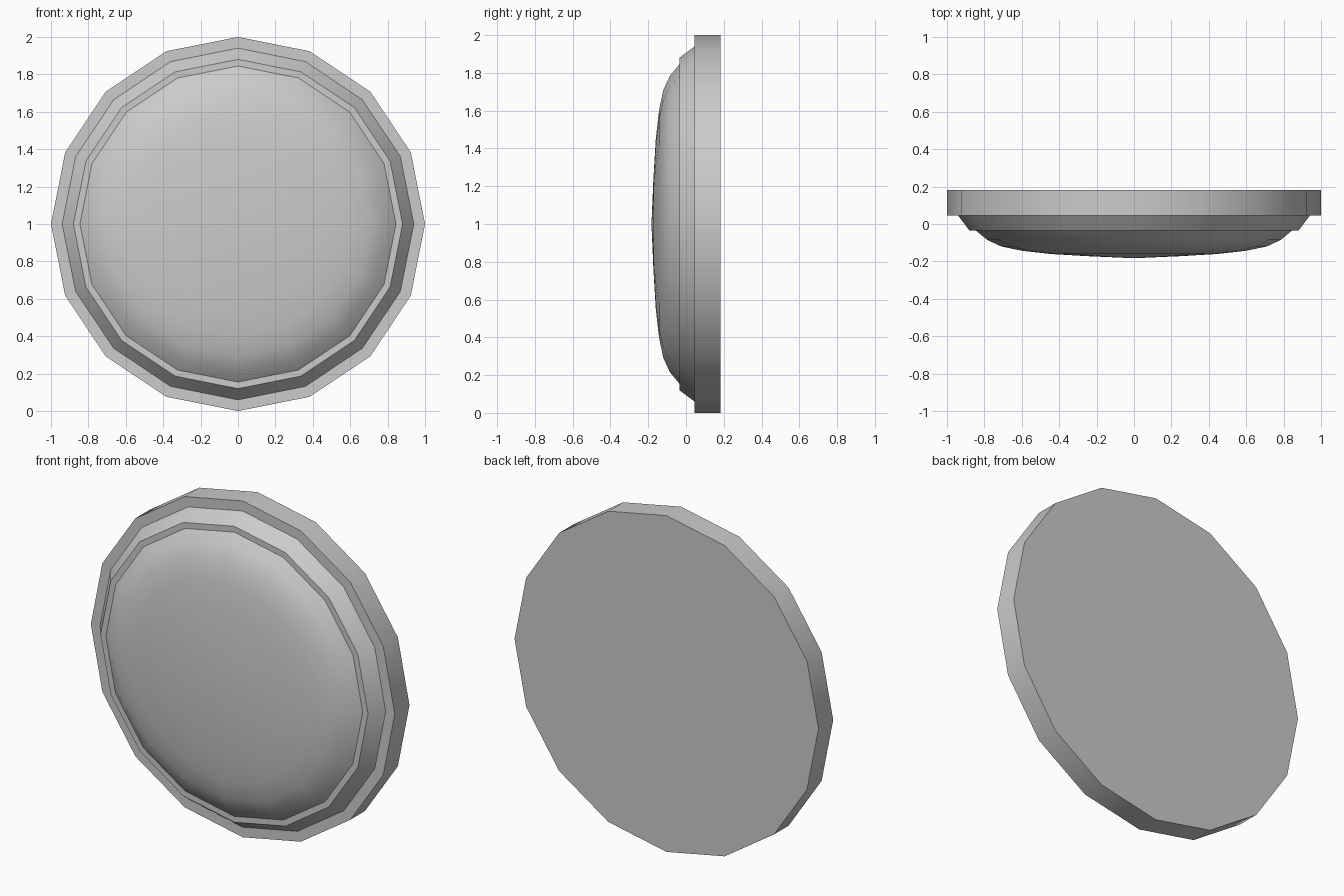
import bpy
import bmesh
import math

SIDES = 16

cube = bpy.data.objects.get("Cube")
if cube:
    bpy.data.objects.remove(cube, do_unlink=True)

# Single plain grey finish
grey = bpy.data.materials.new("light_grey")
grey.use_nodes = True
colour = (0.6, 0.6, 0.6, 1)
grey.diffuse_color = colour
grey.node_tree.nodes["Principled BSDF"].inputs["Base Color"].default_value = colour


def lathe(name, profile):
    """Turn (radius, y) points, listed back to front, about the disc's axis."""
    bm = bmesh.new()
    rings = []
    for radius, y in profile:
        if radius == 0:
            rings.append([bm.verts.new((0, y, 1))] * SIDES)
            continue
        ring = []
        for i in range(SIDES):
            a = math.tau * i / SIDES
            ring.append(bm.verts.new((radius * math.cos(a), y, 1 + radius * math.sin(a))))
        rings.append(ring)
    for back, front in zip(rings, rings[1:]):
        for i in range(SIDES):
            j = (i + 1) % SIDES
            corners = dict.fromkeys((back[i], front[i], front[j], back[j]))
            bm.faces.new(list(corners))
    mesh = bpy.data.meshes.new(name)
    bm.to_mesh(mesh)
    bm.free()
    mesh.materials.append(grey)
    obj = bpy.data.objects.new(name, mesh)
    bpy.context.collection.objects.link(obj)
    bpy.ops.object.select_all(action="DESELECT")
    obj.select_set(True)
    bpy.context.view_layer.objects.active = obj
    bpy.ops.object.shade_smooth_by_angle(angle=math.radians(30))
    return obj


# Flat-backed outer rim
lathe("outer_rim", [(0, 0.183), (1, 0.183), (1, 0.045), (0.94, 0.045)])

# Sloping collar with a narrow flat ledge
lathe("bevelled_collar", [(0.94, 0.045), (0.88, -0.035), (0.845, -0.035)])

# Shallow rounded front
lathe("domed_front", [(0.845, -0.035), (0.785, -0.085), (0.71, -0.12), (0.6, -0.143),
                      (0.45, -0.16), (0.25, -0.172), (0, -0.183)])
